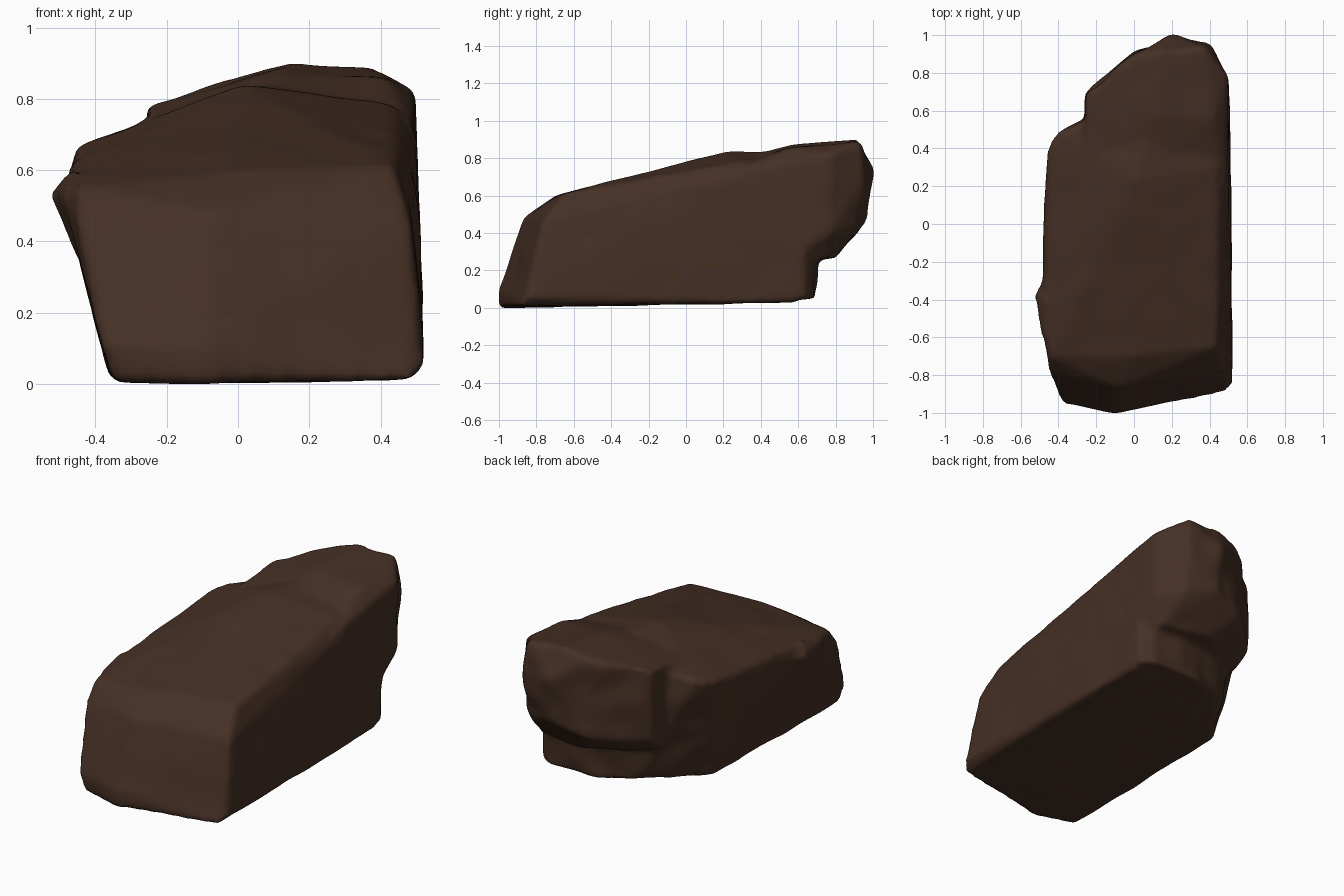
import bpy, bmesh
from mathutils import Vector, noise

cube = bpy.data.objects.get("Cube")
if cube:
    bpy.data.objects.remove(cube, do_unlink=True)

# Single dark brown stone colour
stone = bpy.data.materials.new("dark brown stone")
stone.use_nodes = True
colour = (0.06, 0.029, 0.018, 1)
stone.diffuse_color = colour
bsdf = stone.node_tree.nodes["Principled BSDF"]
bsdf.inputs["Base Color"].default_value = colour
bsdf.inputs["Roughness"].default_value = 0.9


def add_chunk(bm, points):
    """Convex block of stone spanned by its corner points."""
    verts = [bm.verts.new(p) for p in points]
    hull = bmesh.ops.convex_hull(bm, input=verts)
    loose = {g for g in hull["geom_interior"] + hull["geom_unused"]
             if isinstance(g, bmesh.types.BMVert)}
    bmesh.ops.delete(bm, geom=list(loose), context="VERTS")


bm = bmesh.new()

# Main body: sloping front, left side leaning outward, tilted top
add_chunk(bm, [
    (-.35, -.94, 0), (-.1, -1, 0), (.48, -.89, .01), (.525, -.85, .05),
    (-.385, -.95, .11), (-.1, -1, .1), (-.45, -.78, .45), (.485, -.77, .46),
    (-.08, -.87, .48), (-.45, -.7, .55), (.0, -.7, .6), (.44, -.65, .615),
    (-.49, -.5, .53), (-.47, -.3, .6), (-.46, .38, .66), (-.41, .48, .68),
    (-.26, .55, .72), (.01, .24, .84), (.44, .3, .785), (.5, .3, .7),
    (.51, .5, .4), (-.36, .26, .03), (-.1, .61, .07), (.5, .58, .03),
    (-.48, .1, .52), (.1, .55, .83), (-.28, .54, .58),
])
# Bulge on the left shoulder
add_chunk(bm, [
    (-.53, -.37, .53), (-.52, -.44, .53), (-.49, -.6, .53), (-.48, -.29, .54),
    (-.47, -.42, .61), (-.45, -.42, .34), (-.4, -.6, .5), (-.4, -.3, .5),
])
# Upper back block overhanging the ledge
add_chunk(bm, [
    (-.26, .34, .3), (-.26, .34, .74), (.5, .2, .3), (.49, .2, .72),
    (-.26, .69, .36), (-.26, .69, .785), (.0, .91, .4), (.0, .89, .85),
    (.15, .93, .905), (.21, 1.005, .73), (.4, .95, .7), (.38, .92, .885),
    (.2, .97, .46), (.38, .92, .44), (.5, .77, .4), (.5, .78, .82),
    (.1, .57, .87), (.42, .56, .855), (.1, .8, .27), (.42, .76, .26),
    (.1, .3, .8), (.5, .55, .78), (.505, .5, .24), (.1, .5, .24),
    (-.24, .6, .28),
])
# Low ledge under the overhang
add_chunk(bm, [
    (-.2, .3, .04), (.5, .3, .03), (-.1, .62, .07), (.1, .69, .05),
    (.42, .69, .05), (.5, .63, .05), (-.2, .3, .3), (.505, .3, .32),
    (-.12, .62, .32), (.1, .7, .32), (.42, .7, .32), (.505, .64, .32),
])

mesh = bpy.data.meshes.new("rock")
bm.to_mesh(mesh)
bm.free()
rock = bpy.data.objects.new("rock", mesh)
bpy.context.collection.objects.link(rock)
bpy.context.view_layer.objects.active = rock
rock.select_set(True)

# Fuse the chunks and wear down their edges
remesh = rock.modifiers.new("fuse", "REMESH")
remesh.mode = "VOXEL"
remesh.voxel_size = 0.018
wear = rock.modifiers.new("wear", "SMOOTH")
wear.factor = 0.5
wear.iterations = 8
for name in ("fuse", "wear"):
    bpy.ops.object.modifier_apply(modifier=name)

# Weathering: faint lumps and a rougher broken back, flat where it rests
mesh = rock.data
normals = [v.normal.copy() for v in mesh.vertices]
for v, n in zip(mesh.vertices, normals):
    p = v.co.copy()
    broken = max(0, n.y) * (p.y > 0.3)
    lumps = noise.noise(p * 3.2 + Vector((4, 1, 7))) * 0.005
    dents = noise.noise(p * 6) * (0.005 + 0.015 * broken)
    v.co = p + n * (lumps + dents)
    v.co.z = max(0, v.co.z)

mesh.materials.clear()
mesh.materials.append(stone)
for f in mesh.polygons:
    f.material_index = 0
bpy.ops.object.shade_smooth_by_angle(angle=0.9)
